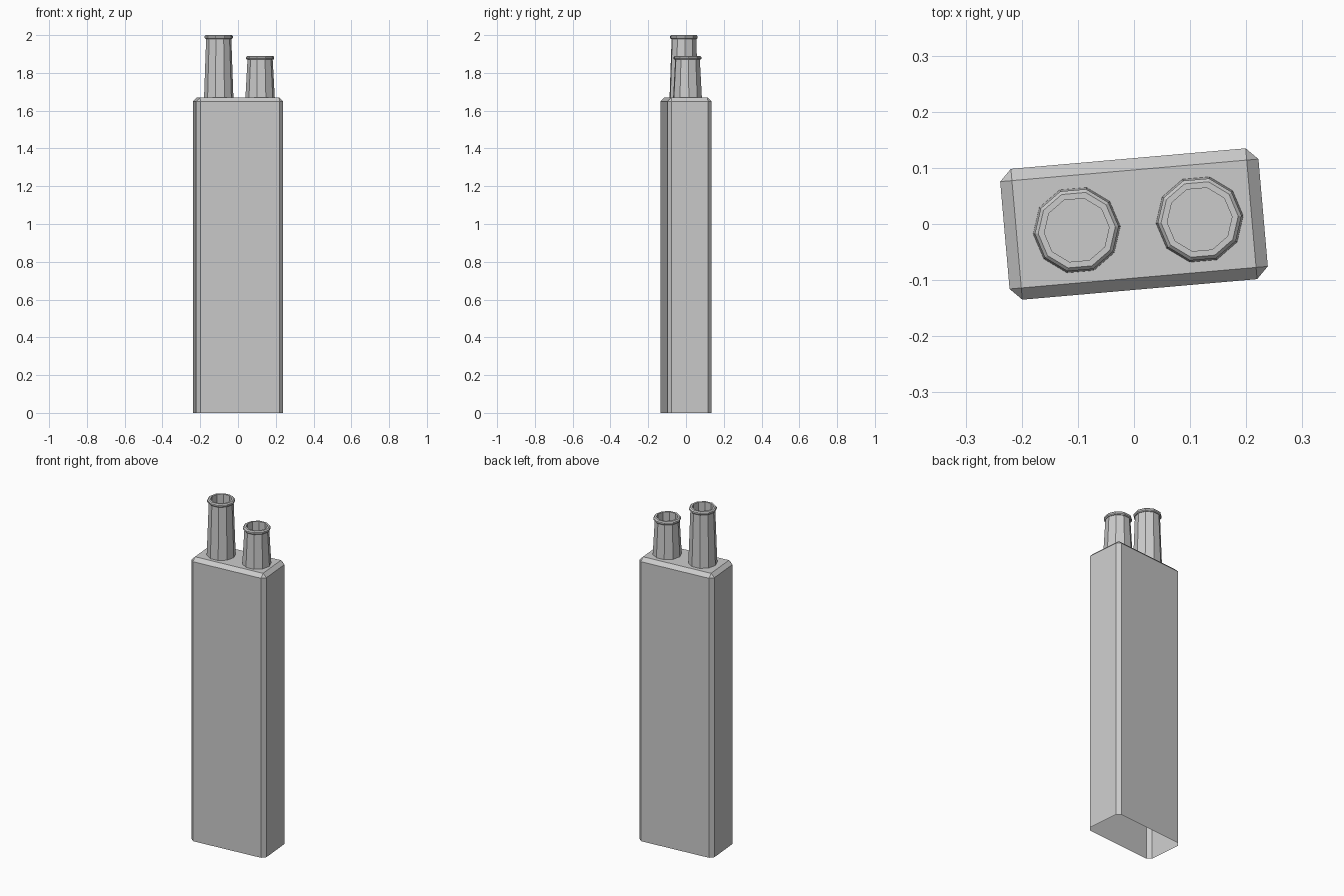
import bpy, bmesh, math
from mathutils import Matrix

if "Cube" in bpy.data.objects:
    bpy.data.objects.remove(bpy.data.objects["Cube"])

ANGLE = math.radians(5)   # whole chimney is turned slightly
TOP = 1.67                # top of the stack


def finish(bm, name, x=0.0, y=0.0):
    mesh = bpy.data.meshes.new(name)
    bm.to_mesh(mesh)
    bm.free()
    obj = bpy.data.objects.new(name, mesh)
    obj.location = (x, y, 0)
    obj.rotation_euler.z = ANGLE
    bpy.context.collection.objects.link(obj)
    return obj


# Stack: bevelled box with an open underside
bm = bmesh.new()
bmesh.ops.create_cube(bm, size=1, matrix=Matrix.Translation((0, 0, TOP / 2))
                      @ Matrix.Diagonal((0.462, 0.234, TOP, 1)))
edges = [e for e in bm.edges if max(v.co.z for v in e.verts) > 0.1]
bmesh.ops.bevel(bm, geom=edges, offset=0.021, segments=1, affect='EDGES')
bottom = [f for f in bm.faces if all(v.co.z < 0.001 for v in f.verts)]
bmesh.ops.delete(bm, geom=bottom, context='FACES')
finish(bm, "chimney_stack")


# Pots: ten-sided tapered tubes with a bevelled rim and a hollow inside
def pot(name, x, y, top):
    profile = [(0.078, TOP), (0.067, top - 0.02), (0.071, top - 0.02),
               (0.075, top - 0.015), (0.075, top - 0.006), (0.069, top),
               (0.058, top), (0.058, TOP + 0.001)]
    sides = 10
    bm = bmesh.new()
    rings = [[bm.verts.new((r * math.cos(2 * math.pi * i / sides),
                            r * math.sin(2 * math.pi * i / sides), z))
              for i in range(sides)] for r, z in profile]
    for a, b in zip(rings, rings[1:]):
        for i in range(sides):
            j = (i + 1) % sides
            bm.faces.new((a[i], a[j], b[j], b[i]))
    finish(bm, name, x, y)


pot("tall_pot", -0.102, -0.011, 2.0)
pot("short_pot", 0.117, 0.008, 1.89)
